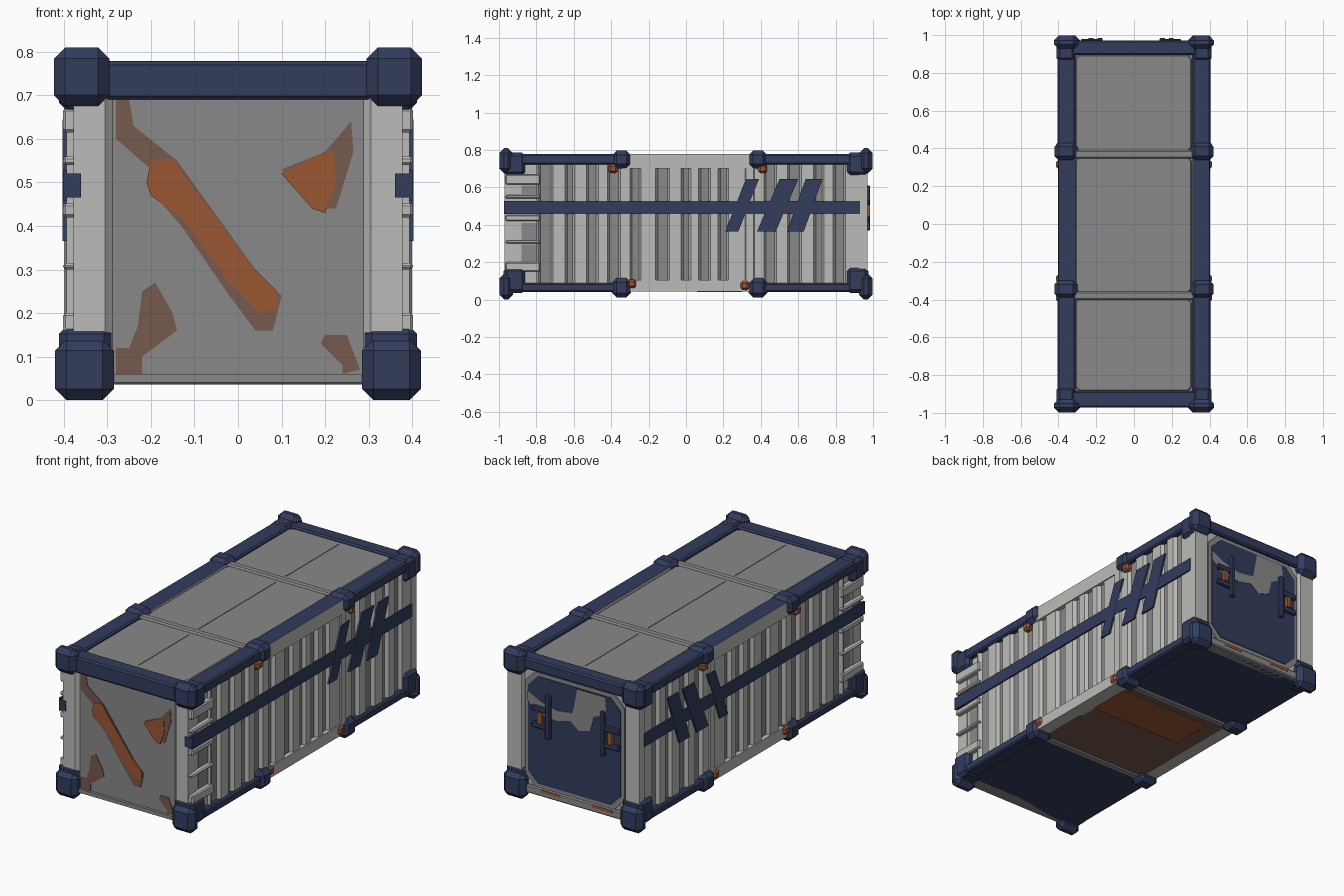
import bpy, bmesh, math
from mathutils import Vector


def material(name, rgb):
    m = bpy.data.materials.new(name)
    m.diffuse_color = (*rgb, 1)
    return m


BLUE = material("navy blue", (0.032, 0.045, 0.108))
LIGHT = material("light grey", (0.50, 0.50, 0.48))
GREY = material("mid grey", (0.25, 0.25, 0.25))
ORANGE = material("orange", (0.33, 0.095, 0.034))
BROWN = material("faded rust", (0.18, 0.10, 0.075))


def finish(name, bm, mats, rule=None, bevel=0):
    if bevel:
        bmesh.ops.bevel(bm, geom=bm.edges[:], offset=bevel, segments=1, affect='EDGES')
    bmesh.ops.recalc_face_normals(bm, faces=bm.faces[:])
    if rule:
        for f in bm.faces:
            f.material_index = rule(f)
    me = bpy.data.meshes.new(name)
    bm.to_mesh(me)
    bm.free()
    for m in mats:
        me.materials.append(m)
    ob = bpy.data.objects.new(name, me)
    bpy.context.collection.objects.link(ob)
    return ob


def prism(name, pts, axis, lo, hi, mats, rule=None, bevel=0):
    """Extrude a 2D outline along an axis: x uses (y,z), y uses (x,z), z uses (x,y)."""
    def place(p, d):
        return {'x': (d, p[0], p[1]), 'y': (p[0], d, p[1]), 'z': (p[0], p[1], d)}[axis]
    bm = bmesh.new()
    a = [bm.verts.new(place(p, lo)) for p in pts]
    b = [bm.verts.new(place(p, hi)) for p in pts]
    bm.faces.new(a)
    bm.faces.new(b)
    for i in range(len(pts)):
        j = (i + 1) % len(pts)
        bm.faces.new((a[i], a[j], b[j], b[i]))
    return finish(name, bm, mats if isinstance(mats, list) else [mats], rule, bevel)


def box(name, x, y, z, mats, rule=None, bevel=0):
    pts = [(x[0], y[0]), (x[1], y[0]), (x[1], y[1]), (x[0], y[1])]
    return prism(name, pts, 'z', z[0], z[1], mats, rule, bevel)


def sx(s, a, b):
    return tuple(sorted((s * a, s * b)))


def chamfered(x0, x1, z0, z1, c):
    return [(x0 + c, z0), (x1 - c, z0), (x1, z0 + c), (x1, z1 - c),
            (x1 - c, z1), (x0 + c, z1), (x0, z1 - c), (x0, z0 + c)]


# core body
box("core_body", (-0.37, 0.37), (-0.945, 0.945), (0.05, 0.755), GREY)

# roof panels, seams, dividers
for y0, y1 in ((-0.885, -0.395), (-0.365, 0.355), (0.385, 0.895)):
    prism("roof_panel", chamfered(-0.31, 0.305, y0, y1, 0.02), 'z', 0.74, 0.77, GREY, bevel=0.006)
    box("roof_seam", (-0.003, 0.003), (y0 + 0.03, y1 - 0.03), (0.768, 0.773), GREY)
for y in (-0.38, 0.37):
    box("roof_divider", (-0.32, 0.32), (y - 0.022, y + 0.022), (0.74, 0.779), GREY, bevel=0.008)

# end beams
box("front_top_beam", (-0.33, 0.33), (-0.972, -0.885), (0.69, 0.778), BLUE, bevel=0.008)
box("back_top_beam", (-0.33, 0.33), (0.895, 0.972), (0.715, 0.778), BLUE, bevel=0.008)
box("front_sill", (-0.30, 0.30), (-0.968, -0.90), (0.04, 0.06), GREY)
box("back_sill", (-0.33, 0.33), (0.90, 0.968), (0.04, 0.085), GREY, bevel=0.006)

# side wall valleys (y positions and half width)
VALLEYS = [(-0.75, .028), (-0.62, .014), (-0.50, .02), (-0.385, .024), (-0.27, .018), (-0.125, .026),
           (0.0, .014), (0.10, .02), (0.20, .016), (0.45, .022), (0.58, .026), (0.71, .016), (0.82, .022)]

for s in (-1, 1):
    # corrugated wall outline seen from above
    rib, dip = 0.394, 0.376
    outline = [(s * 0.36, -0.80), (s * rib, -0.80)]
    for y, h in VALLEYS:
        outline += [(s * rib, y - h - 0.012), (s * dip, y - h), (s * dip, y + h), (s * rib, y + h + 0.012)]
    outline += [(s * rib, 0.95), (s * 0.36, 0.95)]
    prism("corrugated_wall", outline, 'z', 0.085, 0.725, [LIGHT, GREY],
          lambda f: int(abs(f.normal.x) > 0.9 and abs(f.calc_center_median().x) < 0.38))

    # front end wall with horizontal fins
    box("front_side_wall", sx(s, 0.36, 0.375), (-0.95, -0.79), (0.09, 0.72), LIGHT)
    for z0, z1 in ((0.15, 0.20), (0.30, 0.315), (0.42, 0.452), (0.54, 0.56), (0.615, 0.67)):
        box("front_side_fin", sx(s, 0.36, 0.402), (-0.965, -0.78), (z0, z1), LIGHT, bevel=0.006)
    for z0, z1 in ((0.205, 0.295), (0.32, 0.41), (0.565, 0.61)):
        box("front_side_cell", sx(s, 0.374, 0.378), (-0.88, -0.79), (z0, z1), GREY)

    # corner posts
    prism("front_post", [(s * 0.28, -0.945), (s * 0.305, -0.97), (s * 0.378, -0.97),
                         (s * 0.378, -0.90), (s * 0.28, -0.90)], 'z', 0.06, 0.74, LIGHT)
    prism("back_post", [(s * 0.30, 0.94), (s * 0.315, 0.97), (s * 0.398, 0.97),
                        (s * 0.398, 0.925), (s * 0.30, 0.90)], 'z', 0.06, 0.74, LIGHT)

    # long rails: navy ends, light middle section
    for y0, y1 in ((-0.96, -0.33), (0.36, 0.96)):
        box("top_rail", sx(s, 0.31, 0.406), (y0, y1), (0.722, 0.779), BLUE, bevel=0.008)
        box("bottom_rail", sx(s, 0.30, 0.406), (y0, y1), (0.042, 0.088), BLUE, bevel=0.008)
    box("middle_top_rail", sx(s, 0.31, 0.40), (-0.34, 0.37), (0.70, 0.778), [BLUE, LIGHT],
        lambda f: int(f.normal.z < 0.5))
    box("middle_bottom_rail", sx(s, 0.31, 0.40), (-0.34, 0.37), (0.044, 0.105), LIGHT)
    box("section_post", sx(s, 0.37, 0.40), (0.315, 0.365), (0.09, 0.72), LIGHT, bevel=0.005)

    # corner castings with collars
    for e in (-1, 1):
        ya, yb = sorted((e * 0.925, e * 0.998))
        ca, cb = sorted((e * 0.86, e * 0.976))
        box("top_corner_casting", sx(s, 0.295, 0.423), (ya, yb), (0.675, 0.81), BLUE, bevel=0.026)
        box("top_corner_collar", sx(s, 0.31, 0.411), (ca, cb), (0.665, 0.787), BLUE, bevel=0.018)
        box("bottom_corner_casting", sx(s, 0.285, 0.42), (ya, yb), (0.0, 0.14), BLUE, bevel=0.026)
        box("bottom_corner_collar", sx(s, 0.29, 0.411), (ca, cb), (0.035, 0.17), BLUE, bevel=0.018)

    # middle castings and their orange latches
    for y in (-0.345, 0.385):
        box("top_middle_casting", sx(s, 0.30, 0.42), (y - 0.05, y + 0.05), (0.70, 0.797), BLUE, bevel=0.024)
        box("bottom_middle_casting", sx(s, 0.30, 0.42), (y - 0.05, y + 0.05), (0.012, 0.115), BLUE, bevel=0.024)
    for y, z in ((-0.39, 0.70), (0.41, 0.70), (-0.29, 0.085), (0.315, 0.075)):
        box("orange_latch", sx(s, 0.37, 0.412), (y - 0.024, y + 0.024), (z - 0.024, z + 0.024), ORANGE, bevel=0.012)

    # painted band and slanted marks
    box("side_band", sx(s, 0.3925, 0.4015), (-0.972, 0.93), (0.458, 0.528), BLUE)
    box("side_band_lug", sx(s, 0.36, 0.395), (-0.974, -0.90), (0.465, 0.52), BLUE)
    for y, w, lean in ((0.21, 0.07, 0.11), (0.38, 0.10, 0.12), (0.54, 0.09, 0.10)):
        prism("slanted_mark", [(y, 0.365), (y + w, 0.365), (y + w + lean, 0.645), (y + lean, 0.645)],
              'x', *sx(s, 0.3935, 0.4025), BLUE)

# front panel and its worn paint
box("front_panel", (-0.29, 0.29), (-0.953, -0.93), (0.045, 0.70), GREY)
RUST = [
    [(-.28, .69), (-.25, .69), (-.24, .63), (-.14, .55), (.04, .30), (.10, .24), (.08, .16),
     (.04, .16), (-.02, .24), (-.13, .40), (-.20, .48), (-.20, .53), (-.28, .60)],
    [(.10, .53), (.20, .57), (.26, .64), (.265, .57), (.225, .44), (.18, .44)],
    [(-.28, .06), (-.22, .06), (-.22, .10), (-.14, .16), (-.15, .20), (-.19, .27),
     (-.22, .25), (-.23, .17), (-.25, .12), (-.28, .12)],
    [(.20, .15), (.25, .15), (.28, .07), (.24, .06), (.24, .08), (.19, .13)]]
PAINT = [
    [(-.21, .50), (-.20, .55), (-.15, .555), (-.12, .51), (.03, .31), (.09, .25), (.09, .21),
     (.05, .20), (-.02, .27), (-.13, .42), (-.20, .47)],
    [(.10, .52), (.20, .57), (.22, .575), (.225, .50), (.20, .43), (.17, .44)]]
for p in RUST:
    prism("front_rust_patch", p, 'y', -0.956, -0.950, BROWN)
for p in PAINT:
    prism("front_orange_paint", p, 'y', -0.959, -0.951, ORANGE)

# back door: light surround, navy panel, worn patches
box("back_surround", (-0.31, 0.31), (0.93, 0.952), (0.06, 0.73), LIGHT)
prism("back_door_rim", chamfered(-0.30, 0.30, 0.085, 0.71, 0.06), 'y', 0.94, 0.961, GREY)
prism("back_door", chamfered(-0.28, 0.28, 0.105, 0.69, 0.06), 'y', 0.94, 0.965, BLUE)
DOOR_WEAR = [
    [(-.02, .685), (-.19, .685), (-.20, .60), (-.12, .56), (-.10, .48), (-.03, .46), (.02, .50), (.0, .58)],
    [(.28, .55), (.22, .49), (.10, .48), (.02, .50), (-.01, .55), (.10, .535), (.20, .56), (.28, .60)]]
for p in DOOR_WEAR:
    prism("door_worn_patch", p, 'y', 0.962, 0.968, GREY)

# door handles
for x, s in ((0.15, 1), (-0.18, -1)):
    box("handle_bar", (x - 0.014, x + 0.014), (0.96, 0.985), (0.37, 0.61), BLUE, bevel=0.005)
    for z in (0.43, 0.52):
        box("handle_arm", sx(1, x, x + s * 0.10), (0.96, 0.98), (z - 0.015, z + 0.015), BLUE, bevel=0.005)
    box("handle_grip", sx(1, x + s * 0.035, x + s * 0.06), (0.962, 0.984), (0.445, 0.505), ORANGE)
for x in (-0.17, 0.14):
    box("sill_rust", (x - 0.06, x + 0.06), (0.966, 0.970), (0.065, 0.08), ORANGE)

# underside panels
for y0, y1 in ((-0.95, -0.36), (0.38, 0.95)):
    box("underside_panel", (-0.34, 0.34), (y0, y1), (0.04, 0.06), BLUE, bevel=0.006)
box("underside_middle", (-0.33, 0.33), (-0.33, 0.33), (0.044, 0.06), BROWN)
box("underside_orange", (-0.24, 0.32), (0.06, 0.30), (0.040, 0.048), ORANGE)
for y in (-0.345, 0.355):
    box("underside_divider", (-0.33, 0.33), (y - 0.022, y + 0.022), (0.036, 0.06), GREY, bevel=0.006)
